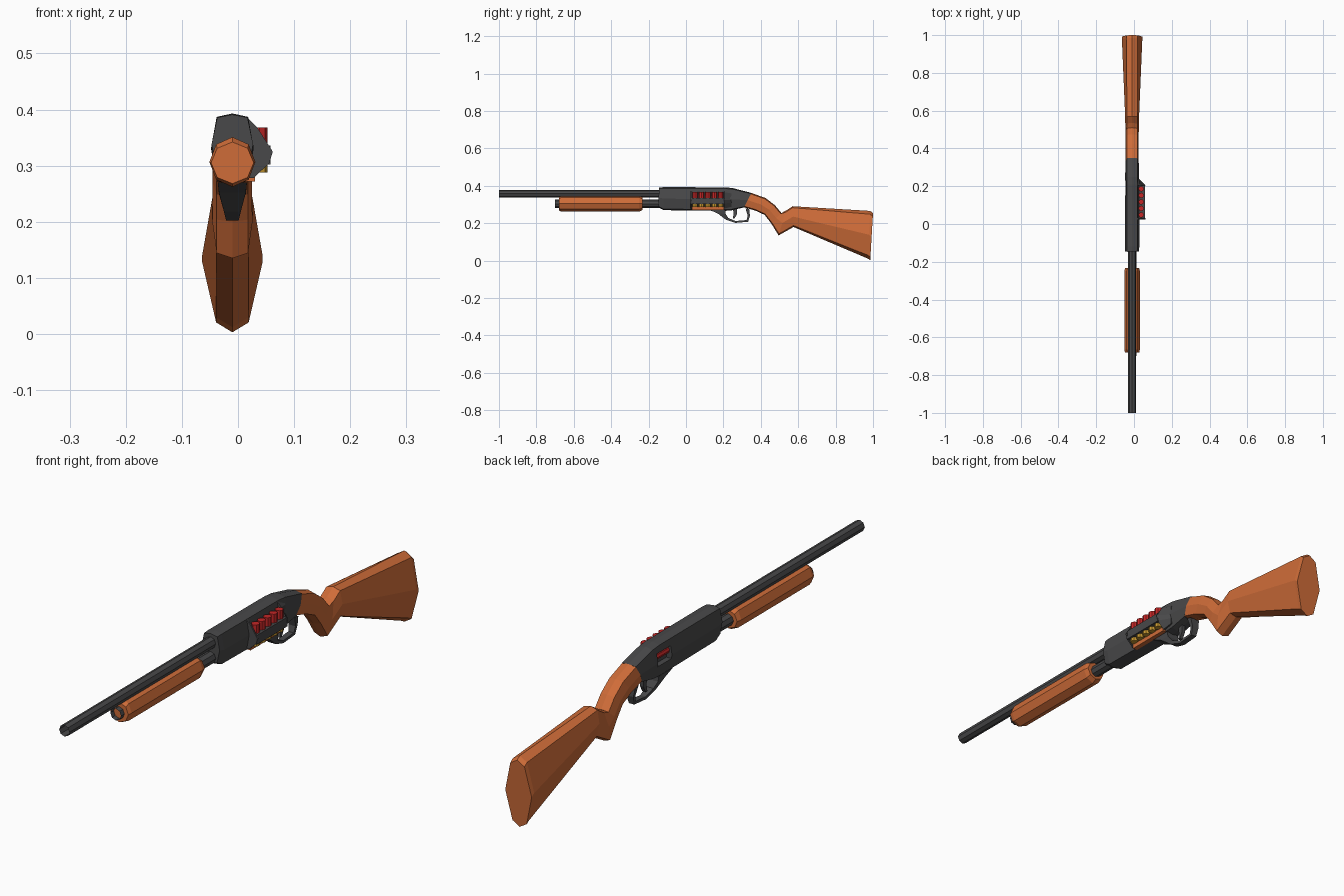
import bpy, bmesh

AXIS = -0.01  # the gun's centre line in x

if "Cube" in bpy.data.objects:
    bpy.data.objects.remove(bpy.data.objects["Cube"])


def material(name, rgb):
    m = bpy.data.materials.new(name)
    m.use_nodes = True
    m.diffuse_color = (*rgb, 1)
    m.node_tree.nodes["Principled BSDF"].inputs["Base Color"].default_value = (*rgb, 1)
    return m


WOOD = material("orange_wood", (0.62, 0.15, 0.04))
STEEL = material("dark_steel", (0.065, 0.065, 0.067))
RED = material("shell_red", (0.55, 0.02, 0.02))
BRASS = material("shell_brass", (0.58, 0.32, 0.03))


def skin(name, rings, mat, caps=True):
    """Join rings of points with quads, and close both ends."""
    bm = bmesh.new()
    loops = [[bm.verts.new(p) for p in ring] for ring in rings]
    n = len(loops[0])
    for a, b in zip(loops, loops[1:]):
        for i in range(n):
            bm.faces.new((a[i], a[(i + 1) % n], b[(i + 1) % n], b[i]))
    if caps:
        bm.faces.new(loops[0])
        bm.faces.new(loops[-1])
    bmesh.ops.recalc_face_normals(bm, faces=bm.faces)
    mesh = bpy.data.meshes.new(name)
    bm.to_mesh(mesh)
    bm.free()
    mesh.materials.append(mat)
    obj = bpy.data.objects.new(name, mesh)
    bpy.context.collection.objects.link(obj)
    return obj


def section(yt, zt, yb, zb, shoulder, width, f):
    """Eight-sided section between a top and a bottom point."""
    shape = [(0, 1), (shoulder, f), (width, 0.5), (shoulder, 1 - f),
             (0, 0), (-shoulder, 1 - f), (-width, 0.5), (-shoulder, f)]
    return [(AXIS + x, yb + (yt - yb) * t, zb + (zt - zb) * t) for x, t in shape]


def body(name, stations, mat, f=0.95, caps=True):
    return skin(name, [section(*s, f) for s in stations], mat, caps)


def tube(name, y0, y1, z, r):
    ends = [(y, z + r, y, z - r, r * 0.71, r) for y in (y0, y1)]
    return body(name, ends, STEEL, 0.853, caps=False)


def block(name, x, y, z, mat):
    rings = [[(x[0], v, z[0]), (x[1], v, z[0]), (x[1], v, z[1]), (x[0], v, z[1])] for v in y]
    return skin(name, rings, mat)


def cylinder(name, centre, r, depth, mat, along_y=False, sides=8):
    bpy.ops.mesh.primitive_cylinder_add(vertices=sides, radius=r, depth=depth, location=centre,
                                        rotation=(1.5708 if along_y else 0, 0, 0))
    obj = bpy.context.object
    obj.name = name
    obj.data.materials.append(mat)
    return obj


# Barrel and magazine tube, open at the front
tube("barrel", -1, -0.12, 0.358, 0.021)
tube("magazine_tube", -0.7, -0.12, 0.304, 0.022)

# Pump grip
body("pump_grip", [
    (-0.68, 0.342, -0.68, 0.268, 0.027, 0.038),
    (-0.665, 0.351, -0.665, 0.262, 0.029, 0.041),
    (-0.25, 0.351, -0.25, 0.262, 0.029, 0.041),
    (-0.232, 0.34, -0.232, 0.272, 0.026, 0.037)], WOOD, 0.853)

# Receiver with its ejection port
receiver = body("receiver", [
    (-0.145, 0.391, -0.147, 0.285, 0.027, 0.037),
    (-0.12, 0.393, -0.12, 0.27, 0.028, 0.038),
    (0.21, 0.392, 0.2, 0.266, 0.028, 0.038),
    (0.25, 0.388, 0.24, 0.268, 0.028, 0.037),
    (0.35, 0.362, 0.31, 0.285, 0.028, 0.035)], STEEL)
cutter = block("port_cutter", (-0.09, -0.025), (0.15, 0.23), (0.315, 0.362), STEEL)
cutter.hide_render = True
cut = receiver.modifiers.new("port", 'BOOLEAN')
cut.operation = 'DIFFERENCE'
cut.object = cutter
bpy.context.view_layer.objects.active = receiver
bpy.ops.object.modifier_apply(modifier=cut.name)
bpy.data.objects.remove(cutter)
cylinder("chambered_shell", (-0.027, 0.19, 0.344), 0.012, 0.078, RED, along_y=True)

# Stock, from the wrist through the grip to the butt
body("stock", [
    (0.35, 0.362, 0.31, 0.285, 0.028, 0.035),
    (0.425, 0.335, 0.37, 0.268, 0.028, 0.035),
    (0.475, 0.297, 0.42, 0.245, 0.028, 0.035),
    (0.51, 0.255, 0.455, 0.2, 0.028, 0.035),
    (0.535, 0.268, 0.495, 0.135, 0.028, 0.036),
    (0.57, 0.291, 0.575, 0.18, 0.028, 0.037),
    (0.985, 0.266, 0.97, 0.012, 0.029, 0.054),
    (1.0, 0.255, 0.985, 0.003, 0.029, 0.054)], WOOD, 0.93)

# Trigger guard: a ribbon given by outer and inner points and half width
guard = [(0.13, 0.27, 0.21, 0.27, 0.026), (0.17, 0.252, 0.212, 0.25, 0.024),
         (0.215, 0.218, 0.226, 0.228, 0.015), (0.265, 0.202, 0.265, 0.212, 0.011),
         (0.332, 0.208, 0.324, 0.217, 0.011), (0.342, 0.24, 0.33, 0.24, 0.014),
         (0.338, 0.276, 0.318, 0.28, 0.02)]
skin("trigger_guard", [[(AXIS - w, yo, zo), (AXIS + w, yo, zo), (AXIS + w, yi, zi), (AXIS - w, yi, zi)]
                       for yo, zo, yi, zi, w in guard], STEEL)

# Trigger
trigger = [(0.262, 0.28, 0.012), (0.264, 0.25, 0.009), (0.255, 0.226, 0.005)]
skin("trigger", [[(AXIS - 0.007, y - t, z), (AXIS + 0.007, y - t, z),
                  (AXIS + 0.007, y + t, z), (AXIS - 0.007, y + t, z)] for y, z, t in trigger], STEEL)

# Shell holder: end plate, band, and rear fairing that tapers into the receiver
profile = [(0.015, 0.387), (0.035, 0.367), (0.062, 0.325), (0.056, 0.305), (0.028, 0.278), (0.015, 0.278)]
plate = [(x, z) for x, z in profile]
skin("holder_front", [[(x, y, z) for x, z in plate] for y in (0.025, 0.031)], STEEL)
taper = [(min(x, 0.024), 0.328 + (z - 0.328) * 0.8) for x, z in profile]
skin("holder_rear", [[(x, 0.203, z) for x, z in profile],
                     [(x, 0.243, z) for x, z in taper]], STEEL)
block("holder_band", (0.015, 0.058), (0.028, 0.205), (0.302, 0.336), STEEL)
block("holder_strip", (0.012, 0.03), (0.031, 0.203), (0.272, 0.29), WOOD)

# Five spare shells
for i in range(5):
    y = 0.048 + i * 0.0345
    cylinder(f"shell_case_{i + 1}", (0.038, y, 0.338), 0.0145, 0.06, RED)
    cylinder(f"shell_base_{i + 1}", (0.038, y, 0.297), 0.0145, 0.018, BRASS)
